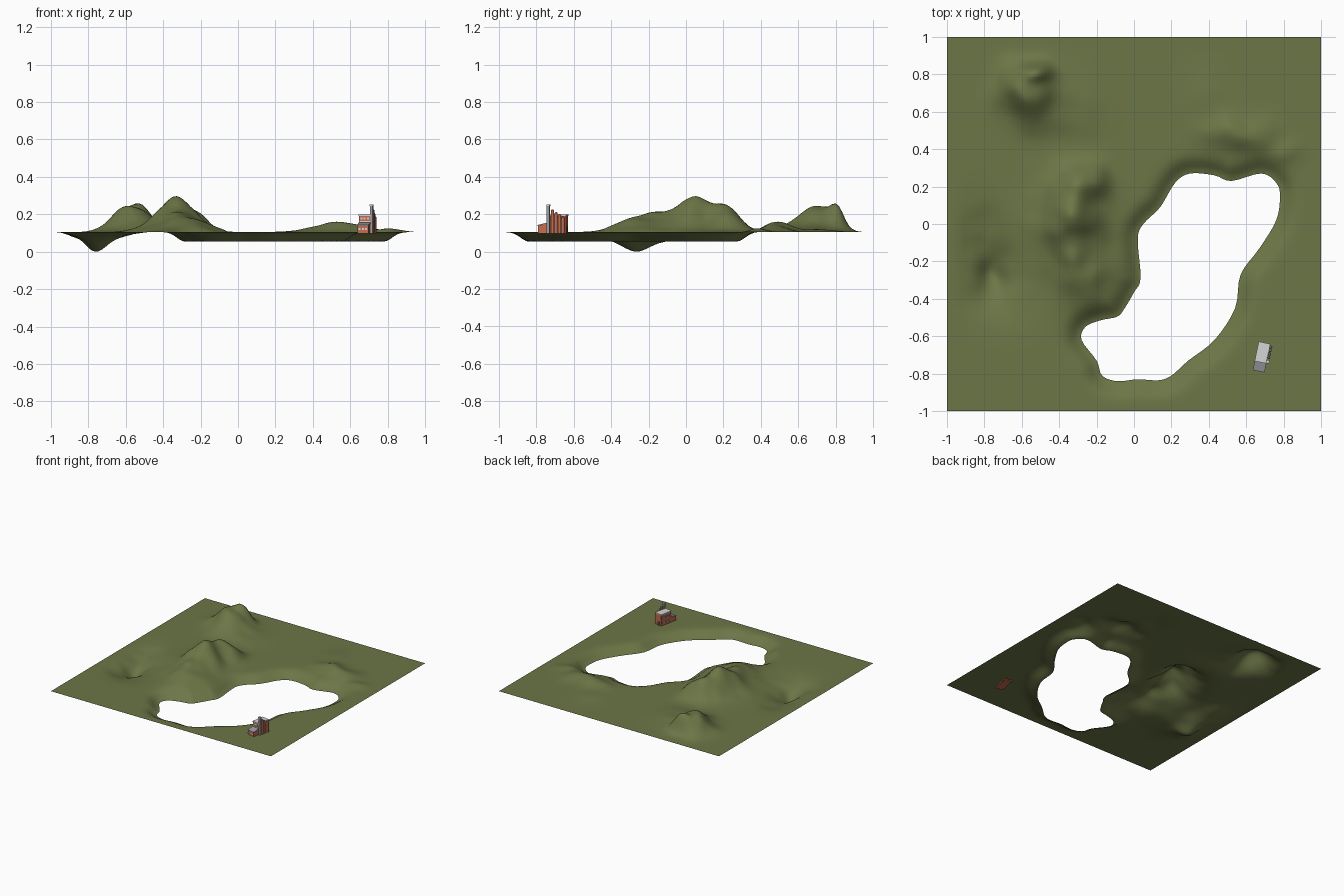
import bpy, bmesh, math
from mathutils import Vector, Matrix, noise, geometry

if "Cube" in bpy.data.objects:
    bpy.data.objects.remove(bpy.data.objects["Cube"])

BASE = 0.105


def material(name, rgb):
    m = bpy.data.materials.new(name)
    m.diffuse_color = (*rgb, 1)
    m.use_nodes = True
    m.node_tree.nodes["Principled BSDF"].inputs["Base Color"].default_value = m.diffuse_color
    return m


GRASS = material("grass green", (0.150, 0.180, 0.062))
BRICK = material("brick orange", (0.56, 0.15, 0.075))
ROOF = material("light grey", (0.66, 0.66, 0.66))
STEEL = material("steel grey", (0.32, 0.33, 0.35))
DARK = material("dark grey", (0.10, 0.10, 0.11))

# --- Lake outline, smoothed with a Catmull-Rom curve
SHORE = [(.30, .27), (.43, .26), (.52, .23), (.68, .27), (.76, .22), (.78, .15), (.76, .02),
         (.67, -.13), (.57, -.27), (.54, -.45), (.43, -.62), (.29, -.73), (.20, -.81),
         (.13, -.835), (.02, -.83), (-.09, -.84), (-.17, -.81), (-.20, -.73), (-.28, -.62),
         (-.26, -.55), (-.18, -.515), (-.09, -.495), (-.05, -.45), (0, -.365), (.035, -.29),
         (.02, -.08), (.05, 0), (.14, .09), (.22, .22)]


def smooth_loop(pts, n):
    out = []
    pts = [Vector(p) for p in pts]
    for i in range(len(pts)):
        a, b, c, d = (pts[(i + k) % len(pts)] for k in (-1, 0, 1, 2))
        for j in range(n):
            t = j / n
            out.append(0.5 * (2 * b + (c - a) * t + (2 * a - 5 * b + 4 * c - d) * t * t
                              + (3 * b - a - 3 * c + d) * t ** 3))
    return out


shore = smooth_loop(SHORE, 4)
segments = [(a.x, a.y, b.x, b.y) for a, b in zip(shore, shore[1:] + shore[:1])]


def in_lake(x, y):
    inside = False
    for ax, ay, bx, by in segments:
        if (ay > y) != (by > y) and x < ax + (y - ay) * (bx - ax) / (by - ay):
            inside = not inside
    return inside


def shore_distance(x, y):
    best = 9.0
    for ax, ay, bx, by in segments:
        dx, dy = bx - ax, by - ay
        t = max(0, min(1, ((x - ax) * dx + (y - ay) * dy) / (dx * dx + dy * dy)))
        best = min(best, (ax + t * dx - x) ** 2 + (ay + t * dy - y) ** 2)
    return math.sqrt(best)


# --- Hills and valley: height, centre x, centre y, spread x, spread y
BUMPS = [(.18, -.32, .03, .095, .13), (.10, -.28, .22, .09, .065), (.075, -.27, -.26, .10, .12),
         (.03, -.45, 0, .10, .20), (.165, -.57, .70, .085, .085), (.09, -.52, .81, .06, .035),
         (.03, -.40, .65, .13, .12), (.068, .55, .48, .11, .06), (.02, .40, .66, .10, .10),
         (.02, .82, .38, .06, .04), (-.065, -.77, -.28, .06, .10), (-.04, -.70, -.30, .13, .15),
         (-.035, -.80, -.05, .07, .12)]


def relief(x, y):
    # warp the position a little for irregular gullies
    w = noise.noise_vector(Vector((x * 5, y * 5, 3.1))) * 0.035
    h = 0
    for a, cx, cy, sx, sy in BUMPS:
        h += a * math.exp(-((x + w.x - cx) / sx) ** 2 / 2 - ((y + w.y - cy) / sy) ** 2 / 2)
    h *= 1 + 0.22 * noise.noise(Vector((x * 9, y * 9, 0.7)))
    e = max(0, min(1, (1 - max(abs(x), abs(y))) / 0.12))
    return h * e * e * (3 - 2 * e)


# --- Terrain sheet: grid triangulated around the shoreline
N = 110
points = list(shore)
edges = [(i, (i + 1) % len(shore)) for i in range(len(shore))]
for i in range(N + 1):
    for j in range(N + 1):
        x, y = -1 + 2 * i / N, -1 + 2 * j / N
        if not in_lake(x, y) and shore_distance(x, y) > 0.008:
            points.append(Vector((x, y)))
cdt = geometry.delaunay_2d_cdt(points, edges, [], 0, 1e-6, False)
flat, tris = cdt[0], cdt[2]
heights = [relief(p.x, p.y) for p in flat]
low, high = min(heights), max(heights)
verts = []
for p, h in zip(flat, heights):
    z = BASE + (h * BASE / -low if h < 0 else h * 0.192 / high)
    k = math.exp(-(shore_distance(p.x, p.y) / 0.06) ** 2)
    verts.append((p.x, p.y, z + (0.054 - z) * k))
faces = []
for f in tris:
    c = sum((flat[i] for i in f), Vector((0, 0))) / len(f)
    if not in_lake(c.x, c.y):
        faces.append(f)
mesh = bpy.data.meshes.new("terrain")
mesh.from_pydata(verts, [], faces)
mesh.materials.append(GRASS)
mesh.shade_smooth()
bpy.context.collection.objects.link(bpy.data.objects.new("terrain", mesh))

# --- Factory, built in its own turned frame
PLACE = Matrix.Translation((0.683, -0.71, 0)) @ Matrix.Rotation(-0.2, 4, 'Z')


def finish(name, bm, mat):
    me = bpy.data.meshes.new(name)
    bmesh.ops.recalc_face_normals(bm, faces=bm.faces[:])
    bm.to_mesh(me)
    bm.free()
    me.materials.append(mat)
    ob = bpy.data.objects.new(name, me)
    ob.matrix_world = PLACE
    bpy.context.collection.objects.link(ob)
    return ob


def box(name, x, y, z, mat, front_drop=0):
    # front_drop lowers the top edge on the -y side, for sloping roofs
    bm = bmesh.new()
    bmesh.ops.create_cube(bm, size=1)
    for v in bm.verts:
        s = v.co + Vector((.5, .5, .5))
        v.co = (x[0] + s.x * (x[1] - x[0]), y[0] + s.y * (y[1] - y[0]), z[0] + s.z * (z[1] - z[0]))
        if s.y < .5 and (s.z > .5 or z[0] > 0.13):
            v.co.z -= front_drop
    return finish(name, bm, mat)


def cylinder(name, x, y, r, z0, z1, mat, top=1.0):
    bm = bmesh.new()
    bmesh.ops.create_cone(bm, cap_ends=True, segments=16, radius1=r, radius2=r * top, depth=z1 - z0,
                          matrix=Matrix.Translation((x, y, (z0 + z1) / 2)))
    for f in bm.faces:
        f.smooth = len(f.verts) == 4
    for e in bm.edges:
        e.smooth = all(len(f.verts) == 4 for f in e.link_faces)
    return finish(name, bm, mat)


# main hall and lower front annex
box("main_hall", (-.031, .029), (-.028, .075), (.098, .192), BRICK)
box("main_hall_roof", (-.033, .031), (-.030, .077), (.192, .199), ROOF)
box("annex", (-.031, .029), (-.076, -.028), (.098, .150), BRICK, .012)
box("annex_roof", (-.033, .031), (-.079, -.028), (.150, .155), STEEL, .012)

# window strips on the front, sides and back
for k, (z0, z1) in enumerate([(.116, .126)]):
    for i in range(3):
        x = -.024 + i * .018
        box("annex_window", (x, x + .011), (-.0775, -.075), (z0, z1), ROOF)
box("hall_front_band", (-.031, .029), (-.030, -.027), (.158, .164), ROOF)
for i in range(3):
    x = -.024 + i * .018
    box("hall_front_window", (x, x + .011), (-.0295, -.027), (.173, .184), ROOF)
for i in range(5):
    y = -.018 + i * .018
    for z in (.122, .160):
        box("hall_side_window", (-.0325, -.030), (y, y + .010), (z, z + .013), STEEL)
box("back_door", (-.012, .010), (.074, .0765), (.100, .135), DARK)

# tall chimney and row of silos along the right side
box("chimney", (.028, .043), (-.027, -.012), (.098, .248), STEEL)
box("chimney_cap", (.0265, .0445), (-.0285, -.0105), (.243, .251), ROOF)
for i, top in enumerate((.222, .207, .198, .184)):
    y = .004 + i * .019
    cylinder("silo", .037, y, .0082, .098, top, BRICK)
    cylinder("silo_cap", .037, y, .0082, top, top + .004, STEEL, .5)
    if i < 3:
        box("silo_pipe", (.034, .038), (y + .0075, y + .0115), (.098, top - .02), STEEL)
